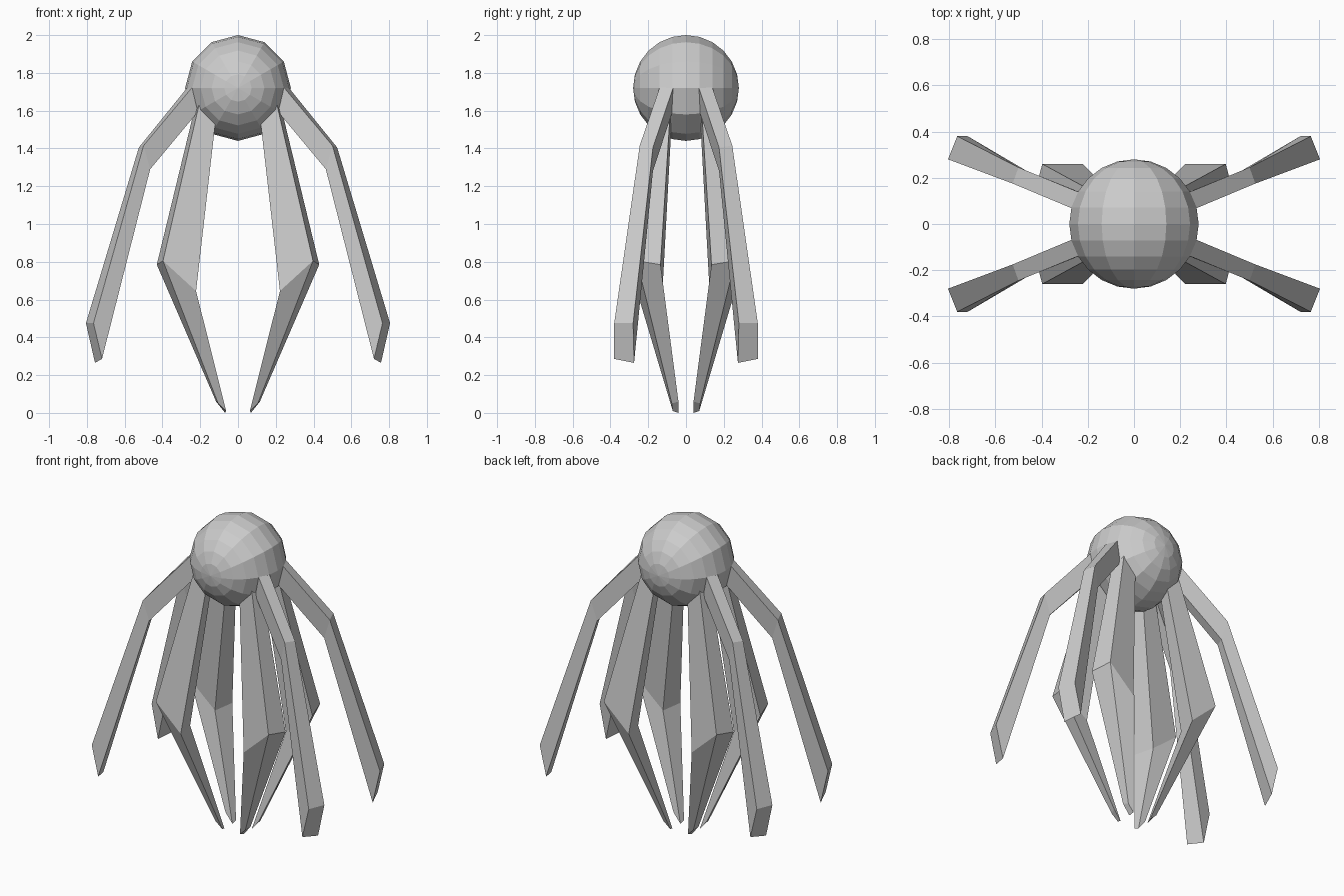
import bpy
import bmesh
import math

if "Cube" in bpy.data.objects:
    bpy.data.objects.remove(bpy.data.objects["Cube"])


def make_leg(name, rings):
    """Four-sided bent limb lofted through rings, mirrored to all four corners."""
    bm = bmesh.new()
    loops = [[bm.verts.new(p) for p in ring] for ring in rings]
    for a, b in zip(loops, loops[1:]):
        for i in range(4):
            j = (i + 1) % 4
            bm.faces.new((a[i], a[j], b[j], b[i]))
    bm.faces.new(loops[0])
    bm.faces.new(loops[-1])
    bmesh.ops.recalc_face_normals(bm, faces=bm.faces)
    mesh = bpy.data.meshes.new(name)
    bm.to_mesh(mesh)
    bm.free()
    obj = bpy.data.objects.new(name, mesh)
    bpy.context.collection.objects.link(obj)
    mirror = obj.modifiers.new("mirror", 'MIRROR')
    mirror.use_axis = (True, True, False)
    mirror.use_mirror_merge = False
    return obj


# Body: low-poly ball with its poles facing front and back
bpy.ops.mesh.primitive_uv_sphere_add(segments=12, ring_count=12, radius=0.28,
                                     location=(0, 0, 1.72),
                                     rotation=(math.pi / 2, 0, 0))
bpy.context.object.name = "body"

# Each ring: outer side edge, outer front edge, inner front edge, inner side edge
# Outer legs: short thigh, long splayed shin, cut-off foot
make_leg("outer_legs", [
    [(0.25, 0.06, 1.745), (0.22, 0.13, 1.75), (0.19, 0.12, 1.62), (0.21, 0.065, 1.615)],
    [(0.525, 0.175, 1.405), (0.50, 0.245, 1.415), (0.465, 0.23, 1.29), (0.485, 0.175, 1.28)],
    [(0.805, 0.28, 0.475), (0.765, 0.38, 0.475), (0.72, 0.38, 0.286), (0.757, 0.275, 0.265)],
])

# Inner legs: broad thigh widening to the knee, shin tapering to a point
make_leg("inner_legs", [
    [(0.22, 0.08, 1.65), (0.195, 0.15, 1.68), (0.115, 0.15, 1.58), (0.13, 0.075, 1.56)],
    [(0.43, 0.135, 0.785), (0.397, 0.26, 0.805), (0.222, 0.26, 0.645), (0.25, 0.125, 0.64)],
    [(0.116, 0.04, 0.06), (0.105, 0.075, 0.05), (0.063, 0.07, 0.01), (0.068, 0.04, 0.0)],
])
